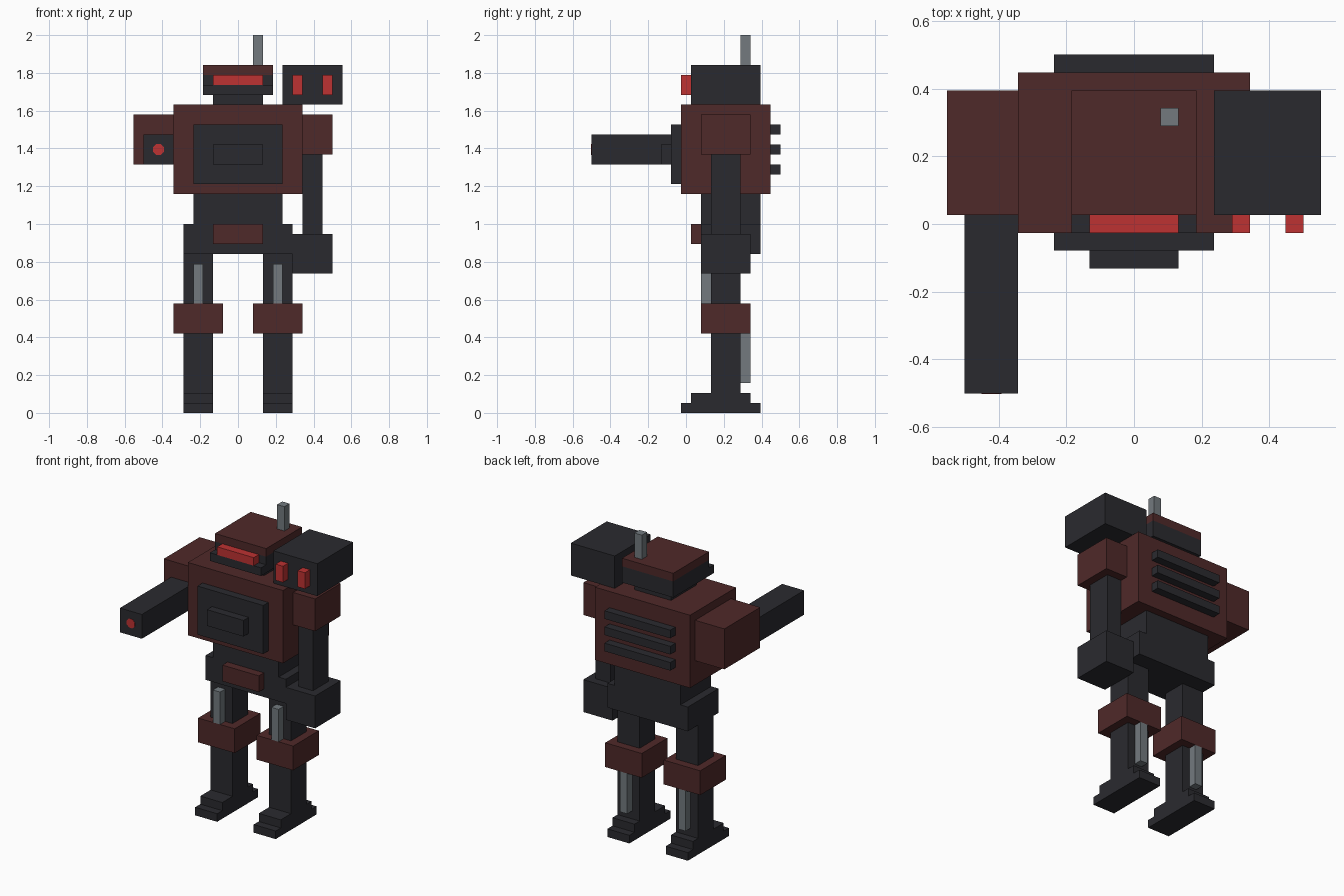
import bpy, bmesh, math
from mathutils import Matrix, Vector

cube = bpy.data.objects.get("Cube")
if cube:
    bpy.data.objects.remove(cube, do_unlink=True)

U = 2 / 38  # one block


def material(name, rgb):
    lin = [(c / 255 / 12.92) if c < 11 else ((c / 255 + 0.055) / 1.055) ** 2.4 for c in rgb]
    m = bpy.data.materials.new(name)
    m.diffuse_color = (*lin, 1)
    m.use_nodes = True
    bsdf = m.node_tree.nodes["Principled BSDF"]
    bsdf.inputs["Base Color"].default_value = (*lin, 1)
    bsdf.inputs["Roughness"].default_value = 0.8
    return m


DARK = material("dark steel", (42, 42, 47))
RUST = material("rust red armour", (79, 41, 41))
RED = material("glowing red", (190, 50, 50))
GREY = material("piston grey", (115, 122, 127))


def finish(name, bm, mat):
    me = bpy.data.meshes.new(name)
    bm.to_mesh(me)
    bm.free()
    me.materials.append(mat)
    ob = bpy.data.objects.new(name, me)
    bpy.context.collection.objects.link(ob)
    return ob


def box(name, mat, x, y, z):
    """Box from (min, max) pairs measured in blocks."""
    lo, hi = (Vector(p) * U for p in zip(x, y, z))
    bm = bmesh.new()
    place = Matrix.Translation((lo + hi) / 2) @ Matrix.Diagonal((*(hi - lo), 1))
    bmesh.ops.create_cube(bm, size=1, matrix=place)
    return finish(name, bm, mat)


def pair(name, mat, x, y, z):
    box("left_" + name, mat, x, y, z)
    box("right_" + name, mat, (-x[1], -x[0]), y, z)


# Legs
pair("sole", DARK, (2.5, 5.5), (-0.5, 7.5), (0, 1))
pair("foot", DARK, (2.5, 5.5), (0.5, 6.5), (1, 2))
pair("lower_leg", DARK, (2.5, 5.5), (2.5, 5.5), (2, 8))
pair("knee", RUST, (1.5, 6.5), (1.5, 6.5), (8, 11))
pair("upper_leg", DARK, (2.5, 5.5), (2.5, 5.5), (11, 16))
pair("thigh_piston", GREY, (3.5, 4.5), (1.5, 2.5), (11, 15))
pair("calf_piston", GREY, (3.5, 4.5), (5.5, 6.5), (3, 8))

# Hips and torso
box("pelvis", DARK, (-5.5, 5.5), (1.5, 7.5), (16, 19))
box("pelvis_plate", RUST, (-2.5, 2.5), (0.5, 1.5), (17, 19))
box("waist", DARK, (-4.5, 4.5), (1.5, 7.5), (19, 22))
box("torso", RUST, (-6.5, 6.5), (-0.5, 8.5), (22, 31))
box("chest_plate", DARK, (-4.5, 4.5), (-1.5, -0.5), (23, 29))
box("chest_block", DARK, (-2.5, 2.5), (-2.5, -1.5), (25, 27))
for i in range(3):
    box(f"back_vent_{i + 1}", DARK, (-4.5, 4.5), (8.5, 9.5), (24 + 2 * i, 25 + 2 * i))

# Head
box("neck", DARK, (-2.5, 2.5), (1.5, 6.5), (31, 32))
box("jaw", DARK, (-3.5, 3.5), (-0.5, 7.5), (32, 33))
box("head", DARK, (-3.5, 3.5), (0.5, 7.5), (33, 34))
box("head_cap", RUST, (-3.5, 3.5), (0.5, 7.5), (34, 35))
box("visor", RED, (-2.5, 2.5), (-0.5, 0.5), (33, 34))
box("antenna", GREY, (1.5, 2.5), (5.5, 6.5), (35, 38))

# Left arm and shoulder launcher
box("left_shoulder", RUST, (6.5, 9.5), (1.5, 6.5), (26, 30))
box("left_arm", DARK, (6.5, 8.5), (2.5, 5.5), (18, 26))
box("left_fist", DARK, (5.5, 9.5), (1.5, 6.5), (14, 18))
box("launcher", DARK, (4.5, 10.5), (0.5, 7.5), (31, 35))
for name, x in (("inner", 5.5), ("outer", 8.5)):
    box(name + "_missile", RED, (x, x + 1), (-0.5, 0.5), (32, 34))

# Right arm cannon with an eight-sided muzzle plate
box("right_shoulder", RUST, (-10.5, -6.5), (0.5, 7.5), (25, 30))
box("cannon", DARK, (-9.5, -6.5), (-9.5, 0.5), (25, 28))
bm = bmesh.new()
bmesh.ops.create_cone(
    bm, cap_ends=True, segments=8, radius1=0.6 * U, radius2=0.6 * U, depth=0.004,
    matrix=Matrix.Translation(Vector((-8, -9.5, 26.5)) * U)
    @ Matrix.Rotation(math.pi / 2, 4, "X") @ Matrix.Rotation(math.pi / 8, 4, "Z"))
finish("cannon_muzzle", bm, RED)
